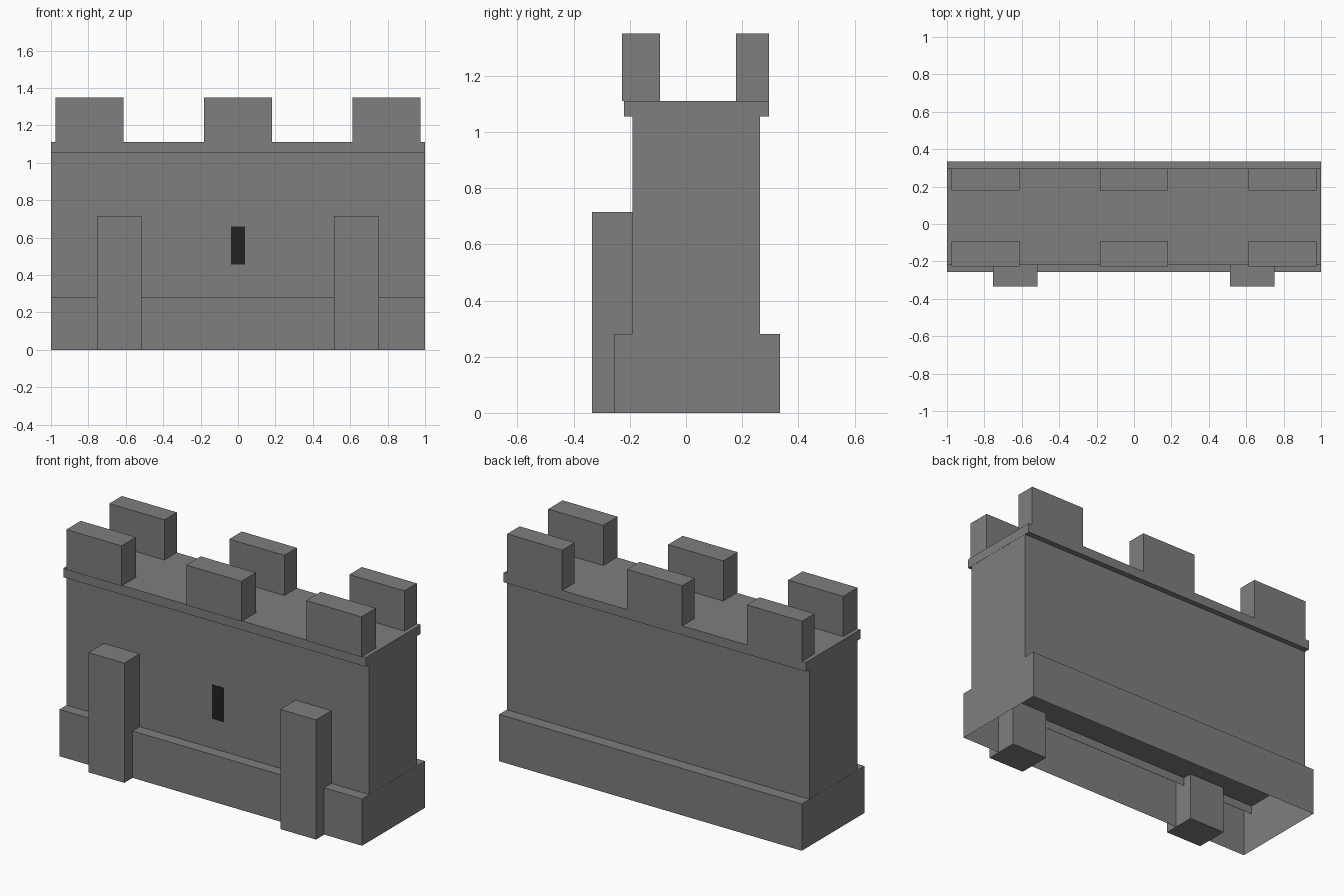
import bpy
import bmesh

default = bpy.data.objects.get("Cube")
if default:
    bpy.data.objects.remove(default, do_unlink=True)


def make_material(name, value):
    mat = bpy.data.materials.new(name)
    mat.use_nodes = True
    colour = (value, value, value, 1)
    mat.diffuse_color = colour
    mat.node_tree.nodes["Principled BSDF"].inputs["Base Color"].default_value = colour
    return mat


stone = make_material("grey stone", 0.21)
shadow = make_material("dark opening", 0.016)


def box(name, xs, ys, zs, mat=stone, open_bottom=False):
    """Box spanning the given ranges, optionally without its bottom face."""
    bm = bmesh.new()
    bmesh.ops.create_cube(bm, size=1)
    for v in bm.verts:
        v.co = [r[0] if c < 0 else r[1] for c, r in zip(v.co, (xs, ys, zs))]
    bm.normal_update()
    if open_bottom:
        under = [f for f in bm.faces if f.normal.z < -0.5]
        bmesh.ops.delete(bm, geom=under, context='FACES_ONLY')
    mesh = bpy.data.meshes.new(name)
    bm.to_mesh(mesh)
    bm.free()
    mesh.materials.append(mat)
    obj = bpy.data.objects.new(name, mesh)
    bpy.context.collection.objects.link(obj)
    return obj


# Hollow plinth, wall and overhanging cap
box("plinth", (-1, 1), (-0.257, 0.335), (0, 0.28), open_bottom=True)
box("wall", (-0.999, 0.999), (-0.19, 0.263), (0.23, 1.06), open_bottom=True)
box("cap", (-1, 1), (-0.22, 0.296), (1.055, 1.11))

# Front buttresses
for side, x in (("right", -0.635), ("left", 0.632)):
    box(side + "_buttress", (x - 0.118, x + 0.118), (-0.335, -0.135), (0, 0.715))

# Battlements along both edges
for row, ys in (("front", (-0.228, -0.092)), ("back", (0.178, 0.296))):
    for place, x in (("right", -0.793), ("middle", 0), ("left", 0.793)):
        box(f"{row}_{place}_merlon", (x - 0.182, x + 0.182), ys, (1.11, 1.35))

# Arrow slit plate
box("arrow_slit", (-0.037, 0.037), (-0.193, -0.189), (0.457, 0.66), shadow)
